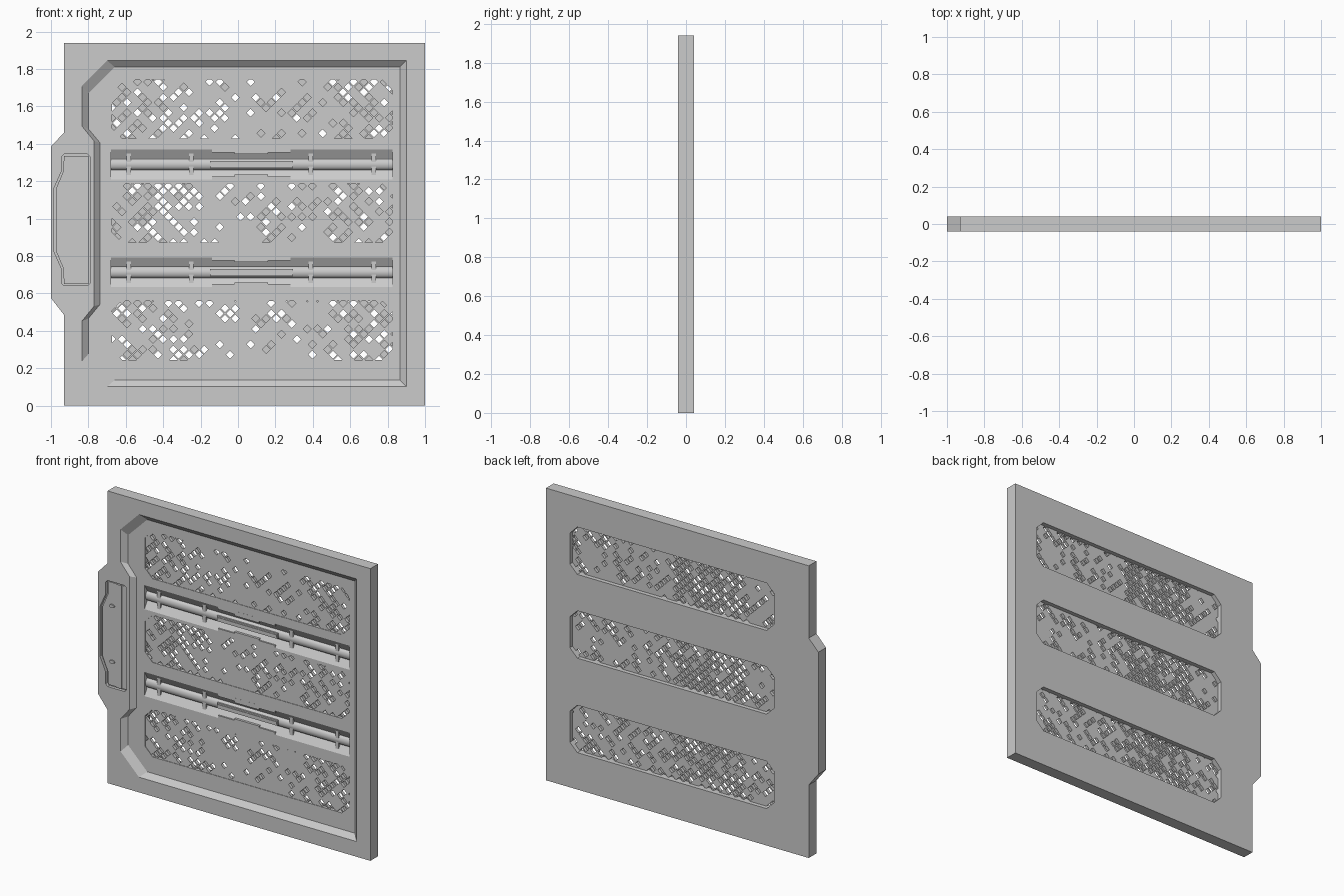
import bpy, bmesh, random
from mathutils import Vector

if "Cube" in bpy.data.objects:
    bpy.data.objects.remove(bpy.data.objects["Cube"])

random.seed(4)
FRONT, FLOOR, BACK = -0.04, -0.01, 0.04


def finish(bm, name):
    me = bpy.data.meshes.new(name)
    bm.to_mesh(me)
    bm.free()
    ob = bpy.data.objects.new(name, me)
    bpy.context.collection.objects.link(ob)
    return ob


def loft(name, loop_a, loop_b):
    """Closed solid between two matching 3D loops."""
    bm = bmesh.new()
    a = [bm.verts.new(p) for p in loop_a]
    b = [bm.verts.new(p) for p in loop_b]
    n = len(a)
    bm.faces.new(a)
    bm.faces.new(b[::-1])
    for i in range(n):
        j = (i + 1) % n
        bm.faces.new((a[j], a[i], b[i], b[j]))
    bmesh.ops.recalc_face_normals(bm, faces=bm.faces)
    return finish(bm, name)


def prism(name, pts, y0, y1, pts2=None):
    return loft(name, [(x, y0, z) for x, z in pts], [(x, y1, z) for x, z in (pts2 or pts)])


def rect(x0, x1, z0, z1):
    return [(x0, z0), (x1, z0), (x1, z1), (x0, z1)]


def box(name, x0, x1, y0, y1, z0, z1):
    return prism(name, rect(x0, x1, z0, z1), y0, y1)


def mirrored(half, mid):
    """Complete a half outline by reflecting it about z = mid."""
    return half + [(x, 2 * mid - z) for x, z in reversed(half)]


def cut(target, cutter):
    cutter.hide_render = True
    m = target.modifiers.new("cut", "BOOLEAN")
    m.operation, m.solver, m.object = "DIFFERENCE", "EXACT", cutter
    bpy.context.view_layer.objects.active = target
    bpy.ops.object.modifier_apply(modifier=m.name)
    bpy.data.objects.remove(cutter)


# Door slab with the bump on the handle side
panel = prism("door_panel", [(1, 0), (1, 1.94), (-0.93, 1.94), (-0.93, 1.46), (-1, 1.385),
                             (-1, 0.575), (-0.93, 0.485), (-0.93, 0)], FRONT, BACK)

# Large recess with sloped rim
outer = mirrored([(0.9, 1.845), (-0.70, 1.845), (-0.835, 1.71), (-0.835, 1.495), (-0.77, 1.415)], 0.973)
inner = mirrored([(0.865, 1.81), (-0.66, 1.81), (-0.80, 1.67), (-0.80, 1.48), (-0.738, 1.405)], 0.973)
over = [(x + (x - xi) * 0.333, z + (z - zi) * 0.333) for (x, z), (xi, zi) in zip(outer, inner)]
cut(panel, prism("recess_cutter", over, FRONT - 0.01, FLOOR, inner))

# Handle recess
pocket = mirrored([(-0.79, 1.33), (-0.805, 1.345), (-0.93, 1.345), (-0.945, 1.33),
                   (-0.945, 1.25), (-0.985, 1.16)], 0.993)
cut(panel, prism("handle_cutter", pocket, FRONT - 0.02, FRONT + 0.02))


# Windows with chamfered corners, each holding a diagonal grille
def grille(name, x0, x1, z0, z1, y0, y1, c):
    p, h = 0.0275, 0.0215
    bm = bmesh.new()
    dirs = [(1, 0), (0, 1), (-1, 0), (0, -1)]

    def ring(cx, cz, r, y):
        return [bm.verts.new((cx + r * dx, y, cz + r * dz)) for dx, dz in dirs]

    for row in range(int((z1 - z0) / p) + 2):
        for col in range(int((x1 - x0) / (2 * p)) + 2):
            cx, cz = x0 + 2 * p * col + (row % 2) * p, z0 + row * p
            fo, fi = ring(cx, cz, p, y0), ring(cx, cz, h, y0)
            bo, bi = ring(cx, cz, p, y1), ring(cx, cz, h, y1)
            front_open = 0.5 if cx < -0.25 or cx > 0.5 else 0.28
            back_open = 0.85 if -0.45 < cx < 0.08 else 0.35
            for i in range(4):
                j = (i + 1) % 4
                bm.faces.new((fo[i], fo[j], fi[j], fi[i]))
                bm.faces.new((bo[j], bo[i], bi[i], bi[j]))
                bm.faces.new((fi[i], fi[j], bi[j], bi[i]))
            if random.random() > front_open:
                bm.faces.new(fi)
            if random.random() > back_open:
                bm.faces.new(bi[::-1])
    # Trim to the chamfered window outline
    planes = [((x0, 0, z0), (-1, 0, 0)), ((x1, 0, z0), (1, 0, 0)),
              ((x0, 0, z0), (0, 0, -1)), ((x0, 0, z1), (0, 0, 1))]
    for x, sx in ((x0, -1), (x1, 1)):
        for z, sz in ((z0, -1), (z1, 1)):
            planes.append(((x - sx * c, 0, z), (sx, 0, sz)))
    for co, no in planes:
        bmesh.ops.bisect_plane(bm, geom=bm.verts[:] + bm.edges[:] + bm.faces[:], dist=1e-5,
                               plane_co=Vector(co), plane_no=Vector(no), clear_outer=True)
    bmesh.ops.remove_doubles(bm, verts=bm.verts, dist=1e-5)
    return finish(bm, name)


WX0, WX1, C = -0.675, 0.825, 0.055
for k, (z0, z1) in enumerate(((0.245, 0.56), (0.872, 1.187), (1.428, 1.743))):
    outline = mirrored([(WX1, z1 - C), (WX1 - C, z1), (WX0 + C, z1), (WX0, z1 - C)], (z0 + z1) / 2)
    cut(panel, prism("window_cutter", outline, -0.1, 0.1))
    grille(f"grille_{k + 1}", WX0, WX1, z0, z1, FLOOR + 0.003, 0.012, C)

# Two sloped channels with a rounded rail, clips, stepped covers and a centre grip
for k, zc in enumerate((0.713, 1.29)):
    a, b = -0.68, 0.825
    cut(panel, prism("channel_cutter", rect(a, b, zc - 0.0967, zc + 0.0967), FLOOR - 0.01, 0.02,
                     rect(a, b, zc - 0.03, zc + 0.03)))
    arc = [(0.021, -0.03), (0.010, -0.026), (0.004, -0.016), (0.001, -0.005),
           (0.001, 0.005), (0.004, 0.016), (0.010, 0.026), (0.021, 0.03)]
    rail = loft(f"rail_{k + 1}", [(a, y, zc + z) for y, z in arc], [(b, y, zc + z) for y, z in arc])
    for f in rail.data.polygons:
        f.use_smooth = len(f.vertices) == 4 and f.normal.y < -0.1
    for i, x in enumerate((-0.585, -0.25, 0.39, 0.725)):
        box(f"clip_{k + 1}_{i + 1}", x - 0.012, x + 0.012, 0.003, 0.025, zc - 0.068, zc + 0.065)
    for s in (-1, 1):
        for x0, x1, d in ((-0.14, 0.28, 0.064), (-0.02, 0.16, 0.054)):
            lo, hi = sorted((zc + s * d, zc + s * 0.085))
            box(f"channel_cover_{k + 1}", x0, x1, FLOOR - 0.0005 * (d < 0.06), 0.02, lo, hi)
    box(f"grip_{k + 1}", -0.15, 0.295, -0.006, 0.02, zc - 0.019, zc + 0.017)
    box(f"grip_inset_{k + 1}", -0.145, 0.29, -0.010, 0.0, zc - 0.01, zc + 0.008)

# Handle plate: stepped pad, ridge and two studs inside the pocket
pad = mirrored([(-0.798, 1.335), (-0.93, 1.335), (-0.935, 1.25), (-0.973, 1.16)], 0.993)
prism("handle_plate", pad, FRONT + 0.010, FRONT + 0.021)
box("handle_ridge", -0.87, -0.83, FRONT + 0.004, FRONT + 0.02, 0.65, 1.335)
for i, z in enumerate((0.81, 1.18)):
    bpy.ops.mesh.primitive_cylinder_add(vertices=16, radius=0.011, depth=0.016,
                                        location=(-0.902, FRONT + 0.01, z), rotation=(1.5708, 0, 0))
    stud = bpy.context.object
    stud.name = f"handle_stud_{i + 1}"
    stud.scale.x = 1.7
